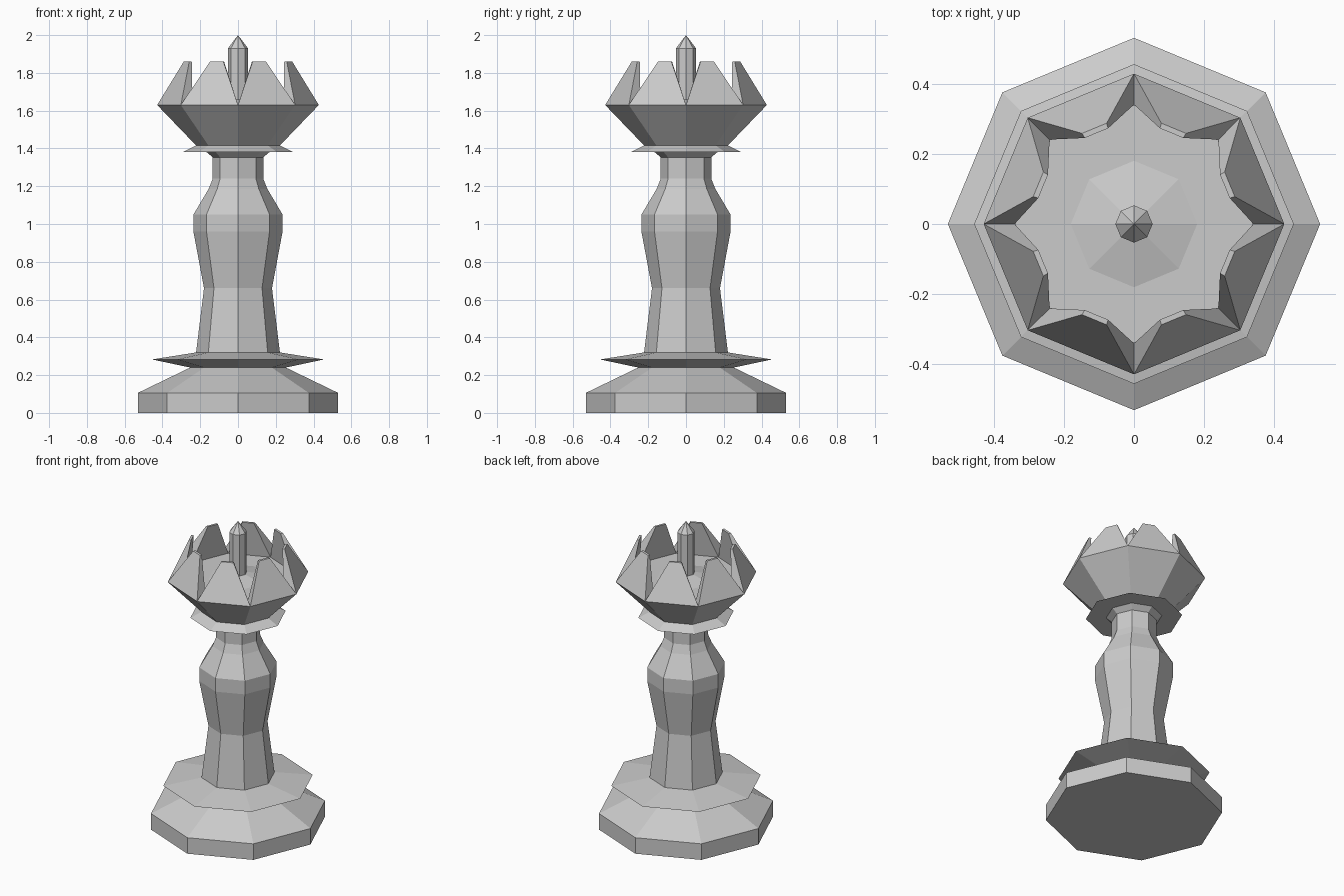
import bpy
import bmesh
from math import cos, sin, pi

if "Cube" in bpy.data.objects:
    bpy.data.objects.remove(bpy.data.objects["Cube"])

SIDES = 8


def finish(name, bm):
    bmesh.ops.remove_doubles(bm, verts=bm.verts, dist=0.0005)
    bmesh.ops.recalc_face_normals(bm, faces=bm.faces)
    mesh = bpy.data.meshes.new(name)
    bm.to_mesh(mesh)
    bm.free()
    obj = bpy.data.objects.new(name, mesh)
    bpy.context.collection.objects.link(obj)
    return obj


def lathe(name, profile):
    """Turn an (r, z) profile into an eight-sided solid; r = 0 makes a point."""
    bm = bmesh.new()
    rings = []
    for r, z in profile:
        if r == 0:
            rings.append([bm.verts.new((0, 0, z))] * SIDES)
        else:
            rings.append([bm.verts.new((r * cos(2 * pi * i / SIDES),
                                        r * sin(2 * pi * i / SIDES), z))
                          for i in range(SIDES)])
    for a, b in zip(rings, rings[1:]):
        for i in range(SIDES):
            j = (i + 1) % SIDES
            bm.faces.new(list(dict.fromkeys((a[i], a[j], b[j], b[i]))))
    return finish(name, bm)


# Stepped foot with its wide thin flange
lathe("base", [(0, 0), (0.53, 0), (0.53, 0.106), (0.253, 0.24),
               (0.455, 0.283), (0.222, 0.32)])

# Waisted column and neck
lathe("stem", [(0.222, 0.32), (0.18, 0.66), (0.236, 0.96), (0.236, 1.05),
               (0.156, 1.185), (0.134, 1.24), (0.134, 1.353), (0.168, 1.382)])

# Sloped collar under the crown
lathe("collar", [(0.168, 1.382), (0.29, 1.382), (0.222, 1.416)])

# Crown bowl, rim and slightly domed floor meeting the finial
RIM_Z = 1.63
lathe("crown_bowl", [(0.222, 1.416), (0.428, RIM_Z)])
lathe("crown_floor", [(0.34, RIM_Z), (0.18, RIM_Z), (0.05, 1.66)])

# Eight tapered crown points standing on the rim
bm = bmesh.new()
half = pi / SIDES
for k in range(SIDES):
    mid = (2 * k + 1) * half

    def vert(dist, side, z):
        return bm.verts.new((dist * cos(mid) - side * sin(mid),
                             dist * sin(mid) + side * cos(mid), z))

    def pair(dist, side, z):
        return vert(dist, -side, z), vert(dist, side, z)

    loops = [pair(0.428 * cos(half), 0.428 * sin(half), RIM_Z),
             pair(0.295, 0.038, 1.86),
             pair(0.28, 0.036, 1.86),
             pair(0.34 * cos(half), 0.34 * sin(half), RIM_Z)]
    for a, b in zip(loops, loops[1:]):
        bm.faces.new((a[0], a[1], b[1], b[0]))
    for s in (0, 1):
        bm.faces.new([p[s] for p in loops])
finish("crown_points", bm)

# Central finial
lathe("finial", [(0.053, 1.655), (0.053, 1.93), (0, 2.0)])
